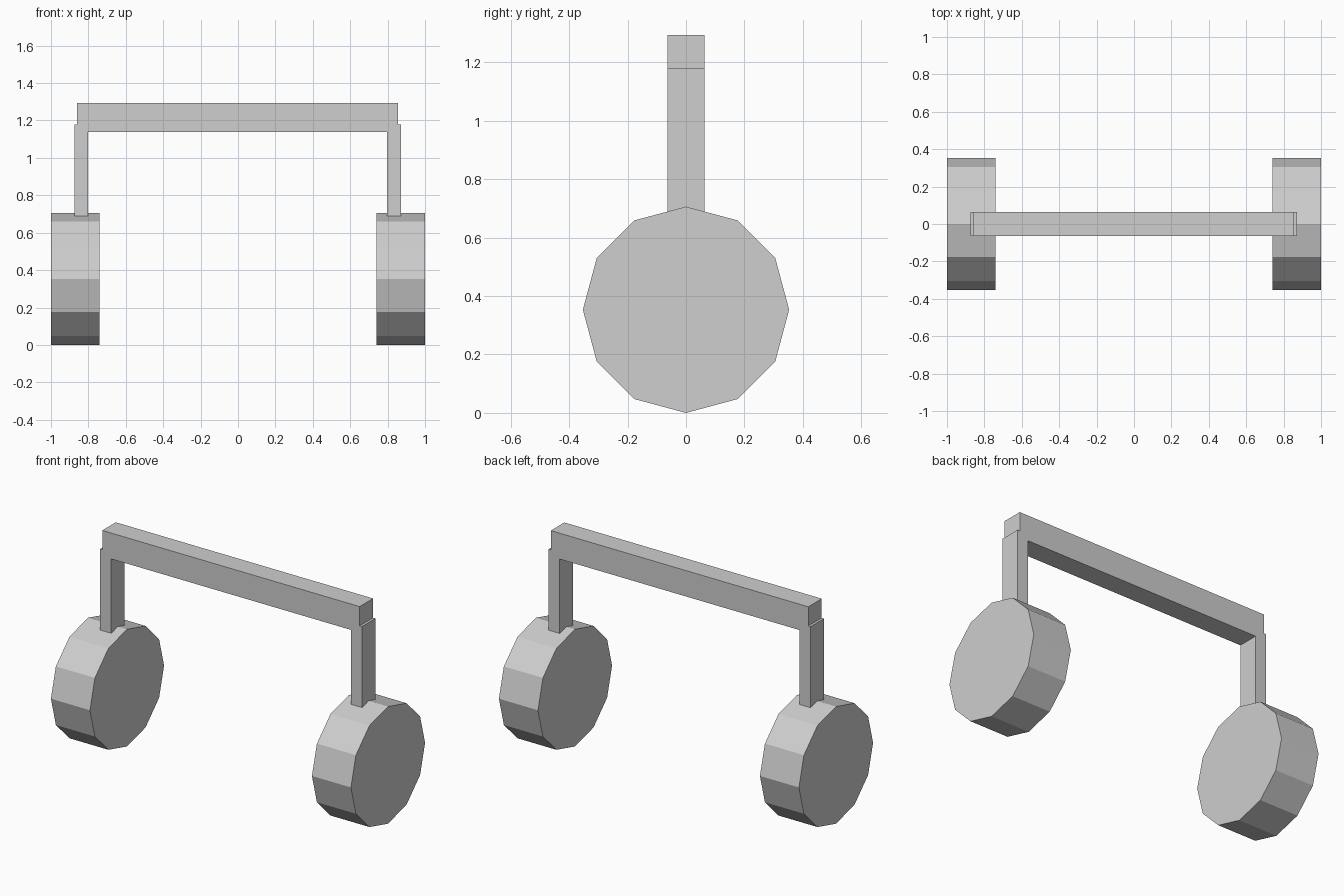
import bpy
import math

if "Cube" in bpy.data.objects:
    bpy.data.objects.remove(bpy.data.objects["Cube"])

grey = bpy.data.materials.new("plain grey")
grey.diffuse_color = (0.62, 0.62, 0.62, 1)
grey.use_nodes = True
grey.node_tree.nodes["Principled BSDF"].inputs["Base Color"].default_value = grey.diffuse_color


def finish(name):
    ob = bpy.context.object
    ob.name = name
    ob.data.materials.append(grey)
    return ob


def box(name, x0, x1, y0, y1, z0, z1):
    bpy.ops.mesh.primitive_cube_add(
        size=1, location=((x0 + x1) / 2, (y0 + y1) / 2, (z0 + z1) / 2))
    ob = finish(name)
    ob.scale = (x1 - x0, y1 - y0, z1 - z0)
    bpy.ops.object.transform_apply(location=False, rotation=False, scale=True)


RADIUS = 0.353
HALF_DEPTH = 0.064

for side, label in ((-1, "left"), (1, "right")):
    # twelve-sided wheel with a corner at the top and bottom
    bpy.ops.mesh.primitive_cylinder_add(
        vertices=12, radius=RADIUS, depth=0.26,
        location=(side * 0.87, 0, RADIUS), rotation=(0, math.pi / 2, 0))
    finish(label + "_wheel")
    # upright post set into the top of the wheel
    cx = side * 0.836 - 0.002
    box(label + "_post", cx - 0.037, cx + 0.037, -HALF_DEPTH, HALF_DEPTH, 0.69, 1.178)

# crossbar joining the posts
box("crossbar", -0.86, 0.856, -HALF_DEPTH, HALF_DEPTH, 1.138, 1.294)
